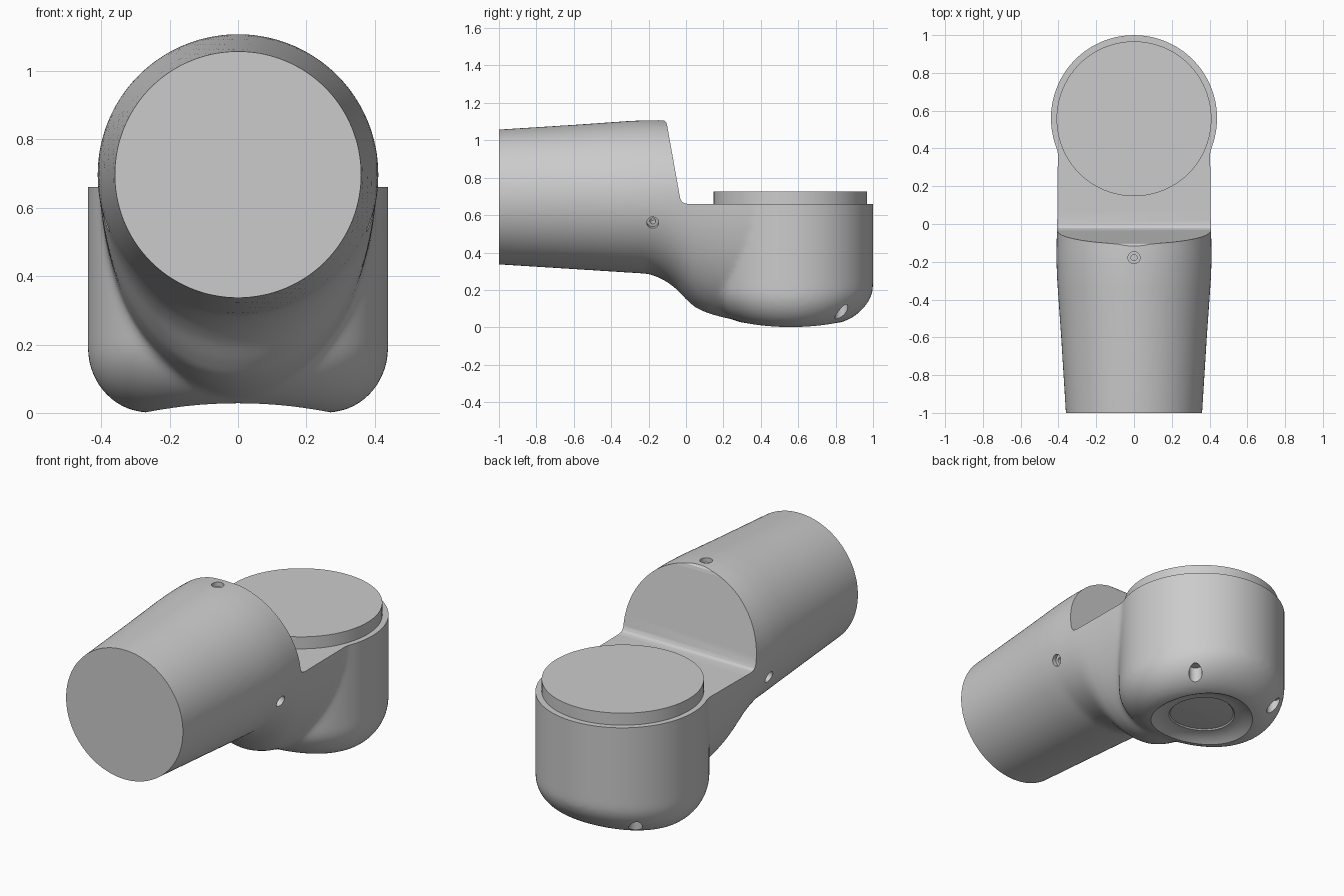
import bpy, bmesh
from math import sin, cos, pi, radians, sqrt
from mathutils import Vector, Matrix

if "Cube" in bpy.data.objects:
    bpy.data.objects.remove(bpy.data.objects["Cube"])

CUP = Vector((0, 0.56, 0))     # vertical axis of the cup
AXIS_Z = 0.697                 # height of the tube axis


def loft(bm, rings):
    """Skin a list of point rings and cap both ends as one closed solid."""
    rows = [[bm.verts.new(p) for p in ring] for ring in rings]
    for a, b in zip(rows, rows[1:]):
        n = len(a)
        for i in range(n):
            bm.faces.new((a[i], a[(i + 1) % n], b[(i + 1) % n], b[i]))
    bm.faces.new(rows[0])
    bm.faces.new(rows[-1])


def lathe(bm, profile, matrix, segs=96, warp=None):
    """Revolve (radius, height) points about local z."""
    rings = []
    for r, z in profile:
        ring = [Vector((r * cos(2 * pi * i / segs), r * sin(2 * pi * i / segs), z)) for i in range(segs)]
        rings.append([matrix @ (warp(p) if warp else p) for p in ring])
    loft(bm, rings)


def finish(bm, name):
    bmesh.ops.recalc_face_normals(bm, faces=bm.faces)
    mesh = bpy.data.meshes.new(name)
    bm.to_mesh(mesh)
    bm.free()
    ob = bpy.data.objects.new(name, mesh)
    bpy.context.collection.objects.link(ob)
    return ob


def smooth(ob):
    bpy.ops.object.select_all(action='DESELECT')
    ob.select_set(True)
    bpy.context.view_layer.objects.active = ob
    bpy.ops.object.shade_smooth_by_angle(angle=radians(30))


def saddle(p):
    """Lift the underside of the cup towards its front and back."""
    return p + Vector((0, 0, 0.027 * (p.y / 0.27) ** 2 * max(0, 1 - p.z / 0.3)))


to_cup = Matrix.Translation(CUP)

# Body: rounded cup plus a tube that bends down into it
bm = bmesh.new()
corner = [(0.26 + 0.18 * sin(a), 0.19 - 0.19 * cos(a)) for a in [i * pi / 24 for i in range(13)]]
flat = [(0.01 + 0.05 * i, 0) for i in range(5)]
lathe(bm, flat + corner + [(0.44, 0.3), (0.44, 0.75)], to_cup, warp=saddle)
sections = [  # y, half width, underside z
    (-1.1, 0.354, 0.343), (-1, 0.361, 0.336), (-0.6, 0.386, 0.311), (-0.3, 0.407, 0.292),
    (-0.2, 0.411, 0.286), (-0.15, 0.411, 0.268), (-0.1, 0.41, 0.242), (-0.05, 0.409, 0.203),
    (0, 0.408, 0.15), (0.05, 0.407, 0.105), (0.12, 0.406, 0.074), (0.2, 0.405, 0.052),
    (0.3, 0.405, 0.031), (0.4, 0.402, 0.02), (0.5, 0.39, 0.02)]
rings = []
for y, w, low in sections:
    ring = []
    for i in range(96):
        a = 2 * pi * i / 96
        h = w if sin(a) > 0 else AXIS_Z - low
        ring.append(Vector((w * cos(a), y, AXIS_Z + h * sin(a))))
    rings.append(ring)
loft(bm, rings)
body = finish(bm, "elbow_body")

# Fuse the two solids and soften the joint
mod = body.modifiers.new("fuse", 'REMESH')
mod.mode = 'VOXEL'
mod.voxel_size = 0.014
mod = body.modifiers.new("soften", 'SMOOTH')
mod.factor = 0.5
mod.iterations = 14

# Cutter: stepped top with a sloped wall, and the square tube end
bm = bmesh.new()
step = [(1.5, 0.66), (0.01, 0.66), (-0.008, 0.663), (-0.022, 0.671), (-0.031, 0.688),
        (-0.101, 1.08), (-0.106, 1.097), (-0.118, 1.108), (-0.14, 1.2), (1.5, 1.2)]
loft(bm, [[Vector((x, y, z)) for y, z in step] for x in (-1, 1)])
square = [(-1, 0), (1, 0), (1, 1.5), (-1, 1.5)]
loft(bm, [[Vector((x, y, z)) for x, z in square] for y in (-1.5, -1)])

# Cutter: dished recess under the cup
lathe(bm, [(0.01, -0.04), (0.3, -0.04), (0.272, 0), (0.255, 0.012), (0.23, 0.026), (0.2, 0.037),
           (0.175, 0.041), (0.168, 0.048), (0.01, 0.048)], to_cup, warp=saddle)

# Cutter: two holes in the lower back edge
for s in (-1, 1):
    spot = CUP + Vector((s * 0.27, 0.27, 0))
    lathe(bm, [(0.035, -0.05), (0.035, 0.13)], Matrix.Translation(spot), segs=32)

# Cutter: counterbored screw holes on the top and both sides of the tube
for angle in (90, -19.5, 199.5):
    a = radians(angle)
    out = Vector((cos(a), 0, sin(a)))
    m = Matrix.Translation((0, -0.178, AXIS_Z)) @ out.to_track_quat('Z', 'Y').to_matrix().to_4x4()
    lathe(bm, [(0.016, 0.33), (0.016, 0.385), (0.032, 0.385), (0.032, 0.43)], m, segs=32)
cutter = finish(bm, "body_cutter")
cutter.hide_render = True
cutter.hide_set(True)

mod = body.modifiers.new("cut", 'BOOLEAN')
mod.operation = 'DIFFERENCE'
mod.solver = 'EXACT'
mod.object = cutter

# Bake the modifiers, then drop the cutter
graph = bpy.context.evaluated_depsgraph_get()
baked = bpy.data.meshes.new_from_object(body.evaluated_get(graph))
body.modifiers.clear()
body.data = baked
bpy.data.objects.remove(cutter)
smooth(body)

# Round lid seated on the cup
bm = bmesh.new()
lathe(bm, [(0.41, 0.65), (0.41, 0.727)], Matrix.Translation((0, 0.557, 0)))
smooth(finish(bm, "cup_lid"))
